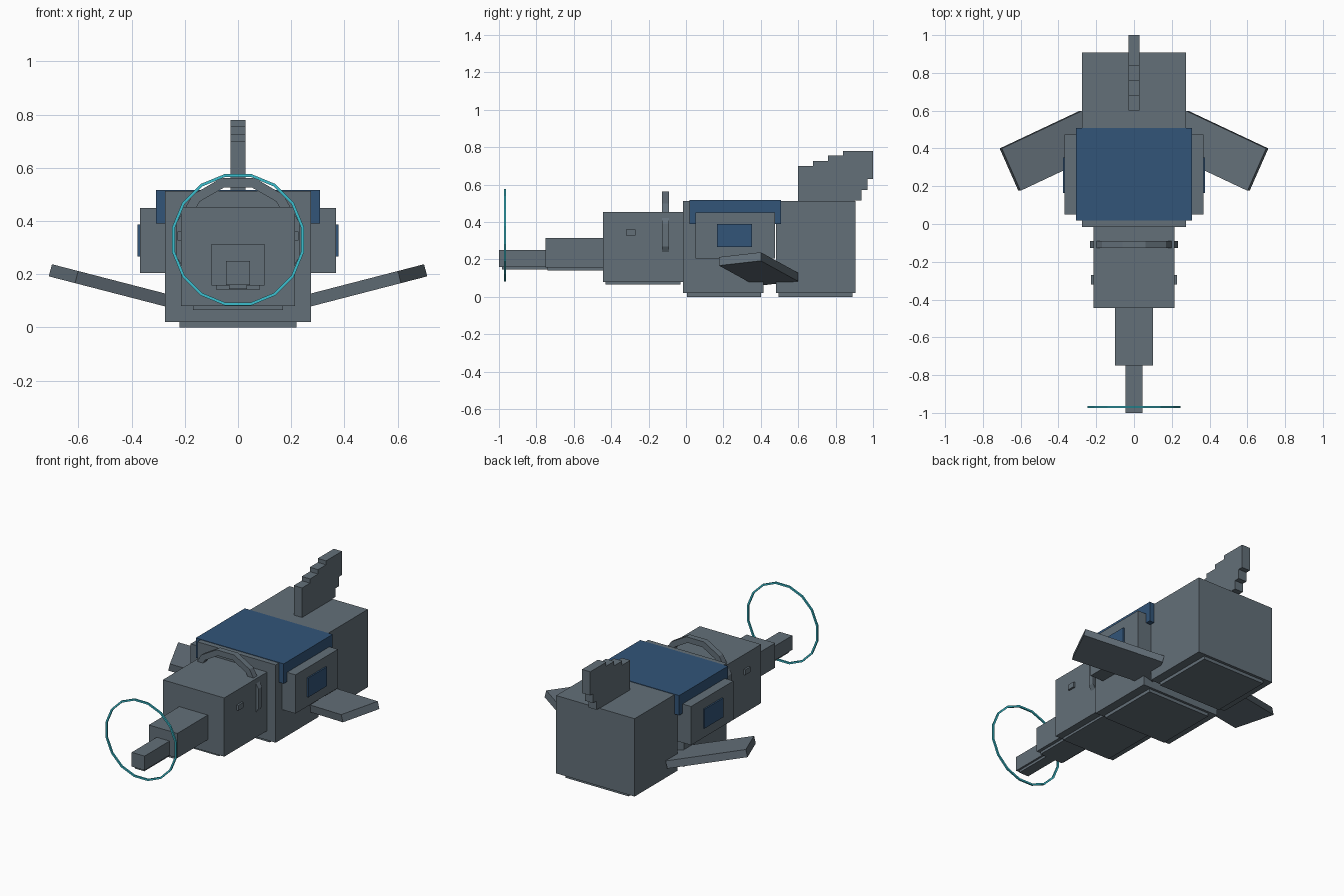
import bpy, bmesh
from math import radians, pi, sin, cos
from mathutils import Matrix, Vector

cube = bpy.data.objects.get("Cube")
if cube:
    bpy.data.objects.remove(cube, do_unlink=True)


def material(name, rgb):
    m = bpy.data.materials.new(name)
    m.use_nodes = True
    colour = (*rgb, 1)
    m.diffuse_color = colour
    m.node_tree.nodes["Principled BSDF"].inputs["Base Color"].default_value = colour
    return m


GREY = material("slate grey", (0.125, 0.16, 0.19))
BLUE = material("saddle blue", (0.032, 0.09, 0.19))
CYAN = material("bright cyan", (0.045, 0.52, 0.62))


def finish(name, bm, mat):
    bmesh.ops.recalc_face_normals(bm, faces=bm.faces)
    mesh = bpy.data.meshes.new(name)
    bm.to_mesh(mesh)
    bm.free()
    mesh.materials.append(mat)
    obj = bpy.data.objects.new(name, mesh)
    bpy.context.collection.objects.link(obj)
    return obj


def box(name, x, y, z, mat=GREY, matrix=None):
    """Box spanning the given (low, high) ranges, optionally transformed."""
    bm = bmesh.new()
    bmesh.ops.create_cube(bm, size=1)
    for v in bm.verts:
        v.co = Vector([(a + b) / 2 + c * (b - a) for (a, b), c in zip((x, y, z), v.co)])
    if matrix:
        bm.transform(matrix)
    return finish(name, bm, mat)


def ring(name, sides, outer, inner, y, z, mat):
    """Flat-topped polygonal hoop with a square section, facing front."""
    bm = bmesh.new()
    loops = []
    for i in range(sides):
        a = 2 * pi * (i + 0.5) / sides
        loops.append([bm.verts.new((r * sin(a), yy, z + r * cos(a)))
                      for r, yy in ((outer, y[0]), (outer, y[1]), (inner, y[1]), (inner, y[0]))])
    for i in range(sides):
        a, b = loops[i], loops[(i + 1) % sides]
        for k in range(4):
            n = (k + 1) % 4
            bm.faces.new((a[k], a[n], b[n], b[k]))
    return finish(name, bm, mat)


def centred(name, half, y, z, mat=GREY):
    return box(name, (-half, half), y, z, mat)


# Body in two blocks with a narrow gap, plus belly plates
centred("front_body", 0.275, (-0.015, 0.415), (0.02, 0.513))
centred("front_belly", 0.22, (0.005, 0.40), (0, 0.02))
centred("rear_body", 0.275, (0.48, 0.907), (0.02, 0.513))
centred("rear_belly", 0.22, (0.495, 0.89), (0, 0.02))

# Head, snout and nose, each with a plate underneath
centred("head", 0.215, (-0.445, -0.015), (0.08, 0.452))
centred("head_underside", 0.17, (-0.43, -0.03), (0.065, 0.08))
centred("snout", 0.10, (-0.75, -0.445), (0.157, 0.313))
centred("snout_underside", 0.08, (-0.74, -0.445), (0.141, 0.157))
centred("nose", 0.045, (-1.0, -0.75), (0.16, 0.25))
centred("nose_underside", 0.033, (-0.985, -0.74), (0.145, 0.16))

# Saddle cloth
centred("saddle", 0.308, (0.018, 0.508), (0.39, 0.516), BLUE)

# Paired parts: eyes, packs, pack plates and flippers
tilt = Matrix.Rotation(radians(-14.5), 4, "Y") @ Matrix.Rotation(radians(-24.5), 4, "Z")
for side, s in (("left", 1), ("right", -1)):
    mirror = Matrix.Diagonal((s, 1, 1, 1))
    box(side + "_eye", (0.20, 0.227), (-0.32, -0.27), (0.327, 0.36), GREY, mirror)
    box(side + "_pack", (0.27, 0.368), (0.05, 0.475), (0.205, 0.45), GREY, mirror)
    box(side + "_pack_plate", (0.368, 0.377), (0.165, 0.352), (0.266, 0.388), BLUE, mirror)
    place = mirror @ Matrix.Translation((0.65, 0.288, 0.225)) @ tilt
    box(side + "_flipper", (-0.48, 0), (-0.123, 0.123), (-0.047, 0), GREY, place)

# Stepped fin from a side profile
profile = [(0.60, 0.50), (0.60, 0.70), (0.68, 0.70), (0.68, 0.727), (0.76, 0.727),
           (0.76, 0.755), (0.84, 0.755), (0.84, 0.78), (1.0, 0.78), (1.0, 0.63),
           (0.97, 0.63), (0.97, 0.57), (0.937, 0.57), (0.937, 0.515), (0.90, 0.515), (0.90, 0.50)]
bm = bmesh.new()
face = bm.faces.new([bm.verts.new((-0.029, y, z)) for y, z in profile])
out = bmesh.ops.extrude_face_region(bm, geom=[face])
bmesh.ops.translate(bm, vec=(0.058, 0, 0),
                    verts=[e for e in out["geom"] if isinstance(e, bmesh.types.BMVert)])
finish("top_fin", bm, GREY)

# Band around the head and hoop around the nose
ring("head_band", 12, 0.24, 0.203, (-0.127, -0.09), 0.33, GREY)
ring("nose_hoop", 16, 0.252, 0.241, (-0.973, -0.963), 0.33, CYAN)
